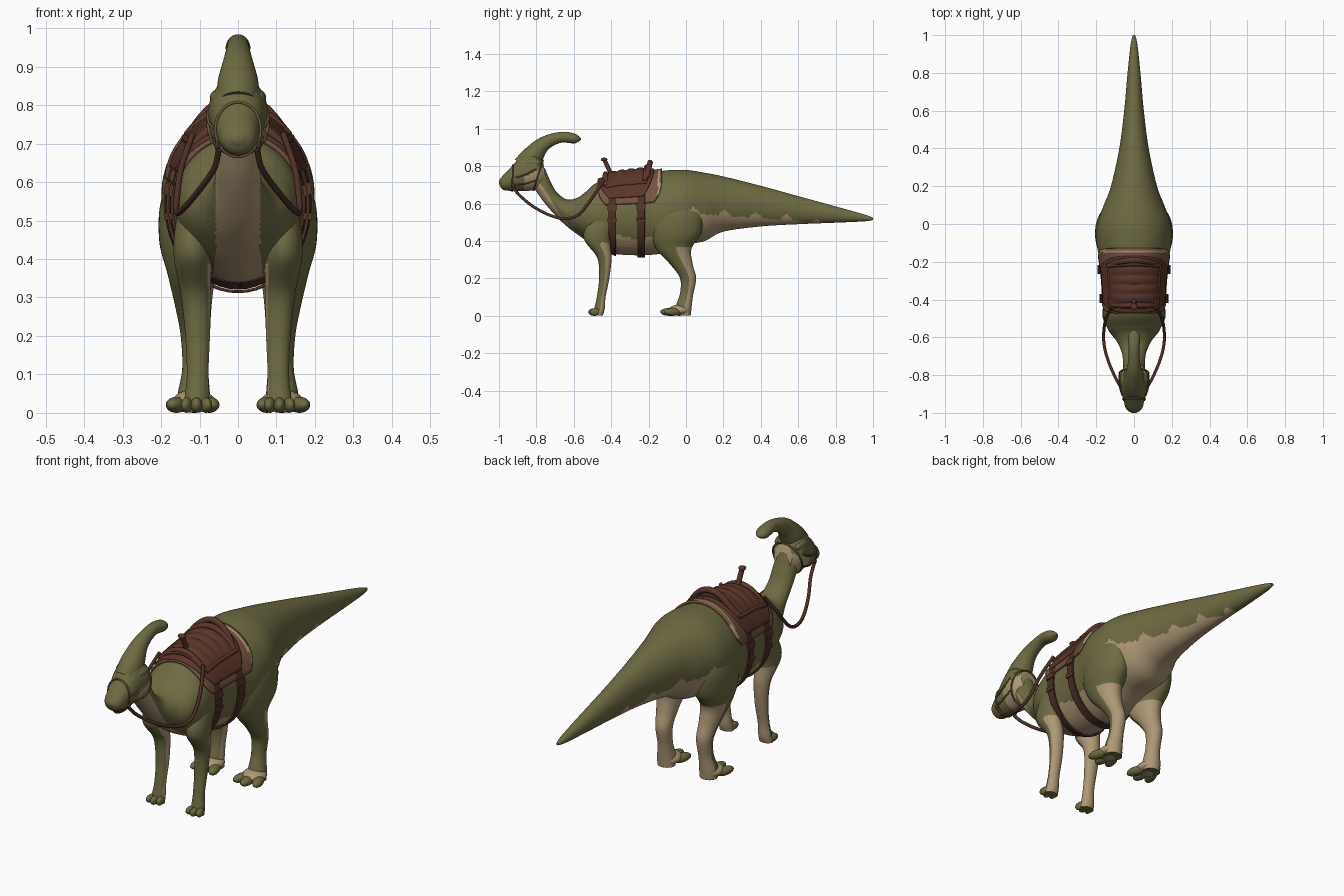
import bpy, bmesh, math
from mathutils import Vector

if "Cube" in bpy.data.objects:
    bpy.data.objects.remove(bpy.data.objects["Cube"])

def material(name, rgb):
    m = bpy.data.materials.new(name)
    m.diffuse_color = (*rgb, 1)
    m.use_nodes = True
    m.node_tree.nodes["Principled BSDF"].inputs["Base Color"].default_value = m.diffuse_color
    return m

GREEN = material("olive hide", (0.155, 0.145, 0.055))
TAN = material("tan underside", (0.42, 0.31, 0.18))
LEATHER = material("red brown leather", (0.105, 0.036, 0.022))
STRAP = material("dark strap leather", (0.075, 0.030, 0.020))
PAD = material("saddle blanket", (0.18, 0.085, 0.05))
ROPE = material("olive brown halter", (0.13, 0.095, 0.045))

def spline(rows, n):
    """Catmull-Rom through tuples of any length."""
    out = []
    for i in range(len(rows) - 1):
        a, b, c, d = (rows[max(0, min(len(rows) - 1, i + k))] for k in (-1, 0, 1, 2))
        for s in range(n):
            t = s / n
            out.append(tuple(0.5 * (2*q + (r-p)*t + (2*p-5*q+4*r-u)*t*t + (3*q-p-3*r+u)*t**3)
                             for p, q, r, u in zip(a, b, c, d)))
    return out + [tuple(rows[-1])]

def finish(bm, name, mats, rule=None, angle=50):
    bmesh.ops.recalc_face_normals(bm, faces=bm.faces[:])
    bm.normal_update()
    if rule:
        for f in bm.faces:
            f.material_index = int(bool(rule(f.calc_center_median(), f.normal)))
    me = bpy.data.meshes.new(name)
    bm.to_mesh(me)
    bm.free()
    ob = bpy.data.objects.new(name, me)
    bpy.context.collection.objects.link(ob)
    for m in mats:
        me.materials.append(m)
    bpy.ops.object.select_all(action='DESELECT')
    ob.select_set(True)
    bpy.context.view_layer.objects.active = ob
    bpy.ops.object.shade_smooth_by_angle(angle=math.radians(angle))
    return ob

def section(row, seg, off=0.0):
    """Oval ring between an upper/front point and a lower/back point."""
    y1, z1, y2, z2, w, cx = row
    a = Vector((cx, (y1 + y2) / 2, (z1 + z2) / 2))
    h = Vector((0, (y1 - y2) / 2, (z1 - z2) / 2))
    h *= 1 + off / max(h.length, 1e-4)
    return [a + Vector((max(w, .002) + off, 0, 0)) * math.sin(2*math.pi*k/seg)
            + h * math.cos(2*math.pi*k/seg) for k in range(seg)]

def loft(name, rows, mats, rule=None, n=10, seg=48, side=1):
    rows = [(*r, 0) if len(r) == 5 else (*r[:5], r[5] * side) for r in rows]
    bm = bmesh.new()
    rings = [[bm.verts.new(p) for p in section(r, seg)] for r in spline(rows, n)]
    for a, b in zip(rings, rings[1:]):
        for k in range(seg):
            bm.faces.new((a[k], a[(k+1) % seg], b[(k+1) % seg], b[k]))
    bm.faces.new(rings[0])
    bm.faces.new(rings[-1])
    return finish(bm, name, mats, rule)

def ball(name, loc, size, mat, rot=0):
    bm = bmesh.new()
    bmesh.ops.create_uvsphere(bm, u_segments=20, v_segments=12, radius=1)
    ob = finish(bm, name, [mat])
    ob.location, ob.scale, ob.rotation_euler = loc, size, (0, 0, rot)
    return ob

def tube(name, pts, r, mat, closed=False, smooth=8):
    cu = bpy.data.curves.new(name, 'CURVE')
    cu.dimensions = '3D'
    cu.bevel_depth, cu.bevel_resolution, cu.use_fill_caps = r, 3, True
    path = pts if closed else spline([tuple(p) for p in pts], smooth)
    sp = cu.splines.new('POLY')
    sp.points.add(len(path) - 1)
    for q, p in zip(sp.points, path):
        q.co = (*p, 1)
    sp.use_cyclic_u = closed
    cu.materials.append(mat)
    ob = bpy.data.objects.new(name, cu)
    bpy.context.collection.objects.link(ob)
    return ob

# Body, tail and neck: top y z, bottom y z, half width
BODY = [(1, .525, 1, .512, .006), (.95, .543, .95, .505, .018), (.8, .585, .8, .498, .034),
        (.6, .64, .6, .49, .052), (.4, .695, .4, .478, .078), (.2, .745, .2, .45, .122),
        (.1, .765, .1, .40, .16), (0, .78, 0, .38, .193), (-.1, .778, -.1, .34, .198),
        (-.2, .765, -.2, .325, .18), (-.3, .755, -.3, .325, .168),
        (-.38, .745, -.4, .335, .163), (-.48, .71, -.5, .38, .16), (-.54, .66, -.58, .435, .137),
        (-.58, .632, -.645, .485, .095), (-.635, .622, -.71, .55, .066),
        (-.69, .66, -.765, .615, .058), (-.725, .72, -.81, .68, .057), (-.755, .79, -.85, .74, .052)]

def body_tan(c, n):
    if c.y > 0:
        return c.y < .74 and c.z < .55 - .07 * c.y + .03 * max(0, math.sin(38 * c.y)) ** 2 - max(0, c.y - .6) * .15
    if c.y > -.43:
        return c.z < .42 + .01 * math.sin(30 * c.y)
    return abs(c.x) < .058 and n.y + n.z < -.15

loft("body", BODY, [GREEN, TAN], body_tan, n=18, seg=96)

# Head and curved crest
loft("head", [(-1, .722, -.998, .70, .015), (-.978, .752, -.978, .674, .042), (-.93, .80, -.93, .668, .056),
              (-.875, .86, -.86, .668, .071), (-.81, .875, -.79, .675, .077), (-.765, .83, -.745, .71, .048)],
     [GREEN, TAN], lambda c, n: -.865 < c.y < -.75 and c.z < .775 + .5 * (c.y + .80), n=14, seg=64)
loft("crest", [(-.915, .835, -.80, .76, .055), (-.866, .888, -.768, .83, .053), (-.78, .952, -.735, .89, .036),
               (-.675, .983, -.67, .925, .028), (-.60, .976, -.607, .922, .032), (-.568, .956, -.585, .925, .022),
               (-.56, .945, -.562, .94, .004)], [GREEN])

# Legs: front y z, back y z, half width, centre x
HIND = [(-.1, .67, .05, .65, .03, .115), (-.17, .57, .09, .55, .07, .128), (-.19, .46, .08, .44, .079, .126),
        (-.16, .36, .03, .36, .062, .121), (-.08, .27, .035, .28, .047, .116), (-.032, .2, .054, .2, .038, .111),
        (-.032, .12, .038, .11, .034, .111), (-.055, .05, .03, .045, .042, .115), (-.05, .003, .025, .002, .042, .115)]
FORE = [(-.46, .6, -.37, .58, .025, .112), (-.525, .5, -.38, .49, .045, .117), (-.545, .41, -.405, .40, .049, .118),
        (-.475, .31, -.398, .31, .039, .11), (-.465, .2, -.41, .2, .032, .105), (-.477, .1, -.43, .1, .028, .105),
        (-.49, .04, -.435, .035, .032, .107), (-.495, .002, -.445, .002, .034, .108)]

def leg_tan(limit):
    def rule(c, n):
        inner = n.x * (1 if c.x > 0 else -1) < -.5
        return c.z < limit and n.y > -.5 and (n.y > .1 or inner)
    return rule

for s, tag in ((1, "right"), (-1, "left")):
    loft("hind_leg_" + tag, HIND, [GREEN, TAN], leg_tan(.37), n=10, seg=48, side=s)
    loft("front_leg_" + tag, FORE, [GREEN, TAN], leg_tan(.39), n=10, seg=48, side=s)
    ball("hind_foot_" + tag, (.115 * s, -.035, .03), (.055, .06, .03), TAN)
    for dx, y in ((-.04, -.075), (0, -.088), (.045, -.07)):
        ball("hind_toe_" + tag, ((.115 + dx) * s, y, .021), (.024, .05, .021), GREEN, dx * 7 * s)
    for dx, y in ((-.025, -.485), (0, -.493), (.025, -.485)):
        ball("front_toe_" + tag, ((.108 + dx) * s, y, .02), (.015, .03, .02), GREEN, dx * 8 * s)
    # Brow, eye and nostril
    ball("brow_" + tag, (.055 * s, -.82, .818), (.018, .045, .022), GREEN)
    ball("eye_" + tag, (.066 * s, -.845, .795), (.007, .012, .009), GREEN)
    ball("nostril_" + tag, (.02 * s, -.980, .733), (.006, .006, .007), GREEN)

# Saddle layers are shells that follow the body's oval
def on_body(y, t, off):
    for a, b in zip(BODY, BODY[1:]):
        if b[0] <= y <= a[0]:
            f = (a[0] - y) / (a[0] - b[0])
            top, bot, w = (a[i] + (b[i] - a[i]) * f for i in (1, 3, 4))
            return Vector(((w + off) * math.sin(t), y, (top + bot) / 2 + ((top - bot) / 2 + off) * math.cos(t)))

def shell(name, yc, hy, tmax, off, mats, thick=.012, power=6, taper=.25, rule=None, ripple=0):
    bm, nu, nv = bmesh.new(), 48, 32
    tm = math.radians(tmax)
    grid = []
    for i in range(nu + 1):
        u = 2 * i / nu - 1
        row = []
        for j in range(nv + 1):
            v = 2 * j / nv - 1
            y = yc + hy * v * (1 - taper * abs(u) ** power)
            lift = ripple * abs(math.sin(v * 2.5 * math.pi)) * (1 - u * u)
            row.append(bm.verts.new(on_body(y, u * tm, off + lift)))
        grid.append(row)
    for i in range(nu):
        for j in range(nv):
            bm.faces.new((grid[i][j], grid[i+1][j], grid[i+1][j+1], grid[i][j+1]))
    ob = finish(bm, name, mats, rule)
    mod = ob.modifiers.new("thickness", 'SOLIDIFY')
    mod.thickness, mod.offset = thick, 0
    return ob

shell("blanket", -.30, .172, 75, .007, [PAD, TAN], rule=lambda c, n: -.150 < c.y < -.136)
shell("skirt", -.32, .15, 66, .014, [LEATHER], power=3, taper=.4)
shell("seat", -.32, .125, 44, .018, [LEATHER], thick=.014, ripple=.008)

def roll(name, y, lean, half, off, r, rise):
    pts = []
    for k in range(-6, 7):
        p = on_body(y, math.radians(half) * k / 6, off)
        e = math.cos(k / 6 * math.pi / 2)
        pts.append(p + Vector((0, lean * e, rise * e)))
    return tube(name, pts, r, LEATHER, smooth=4)

# Raised back of the seat, front roll and horn
roll("cantle_base", -.22, .01, 42, .016, .015, .016)
roll("cantle_top", -.21, .018, 36, .016, .015, .040)
roll("pommel", -.43, 0, 42, .014, .014, .018)
tube("horn_stem", [(0, -.40, .755), (0, -.418, .795), (0, -.435, .83)], .012, LEATHER)
ball("horn_cap", (0, -.438, .836), (.018, .018, .010), LEATHER)

# Girth straps around the belly, with buckles
for y in (-.395, -.24):
    shell("girth_strap", y, .02, 180, .010, [STRAP], thick=.008, taper=0)
    for s in (1, -1):
        for deg, size in ((80, .030), (98, .018)):
            bm = bmesh.new()
            bmesh.ops.create_cube(bm, size=1)
            b = finish(bm, "buckle", [LEATHER], angle=30)
            b.location = on_body(y, s * math.radians(deg), .014)
            b.scale = (.010, .048, size)
            b.rotation_euler = (0, s * math.radians(deg - 90), 0)
for s in (1, -1):
    tube("seat_side_roll", [on_body(y, s * math.radians(44), .018) for y in (-.43, -.36, -.28, -.21)], .011, LEATHER)
    # Reins from the mouth to the saddle
    tube("rein", [(.05*s, -.925, .685), (.062*s, -.88, .635), (.10*s, -.81, .58), (.138*s, -.72, .535),
                  (.158*s, -.64, .52), (.160*s, -.57, .545), (.148*s, -.50, .635), (.118*s, -.44, .725)], .008, STRAP)
    # Cheek straps of the halter
    tube("cheek_strap", [(.062*s, -.91, .74), (.076*s, -.86, .755), (.078*s, -.80, .785)], .004, ROPE)
    tube("jaw_strap", [(.054*s, -.92, .70), (.068*s, -.86, .705), (.072*s, -.80, .725)], .004, ROPE)
    ball("bit_ring", (.054*s, -.925, .695), (.007, .012, .012), STRAP)

# Halter loops around snout and throat
tube("noseband", section((-.925, .806, -.93, .668, .057, 0), 40, .002), .004, ROPE, closed=True)
tube("throat_strap", section((-.765, .83, -.815, .672, .076, 0), 40, .002), .004, ROPE, closed=True)
